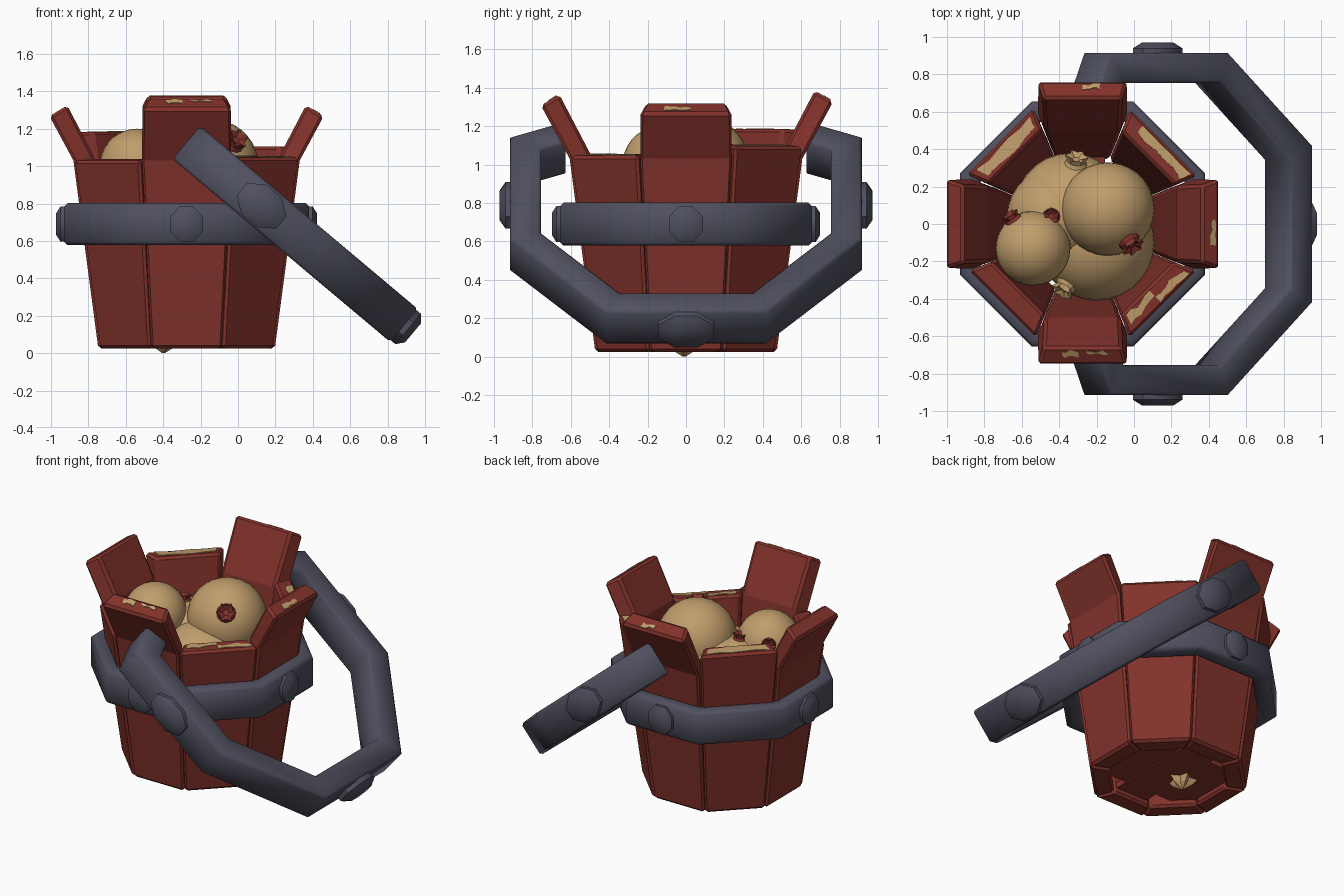
import bpy, bmesh, math, random
from mathutils import Vector, Matrix

if "Cube" in bpy.data.objects:
    bpy.data.objects.remove(bpy.data.objects["Cube"])

random.seed(4)
CX = -0.275  # bucket axis


def material(name, col):
    m = bpy.data.materials.new(name)
    m.diffuse_color = (*col, 1)
    m.use_nodes = True
    m.node_tree.nodes["Principled BSDF"].inputs["Base Color"].default_value = m.diffuse_color
    return m


RED = material("red_paint", (0.225, 0.032, 0.024))
TAN = material("tan", (0.53, 0.34, 0.15))
IRON = material("dark_iron", (0.08, 0.08, 0.115))


def make(name, verts, faces, mat, smooth=None, bevel=0):
    me = bpy.data.meshes.new(name)
    me.from_pydata([tuple(v) for v in verts], [], faces)
    bm = bmesh.new()
    bm.from_mesh(me)
    bmesh.ops.recalc_face_normals(bm, faces=bm.faces)
    bm.to_mesh(me)
    bm.free()
    me.materials.append(mat)
    ob = bpy.data.objects.new(name, me)
    bpy.context.collection.objects.link(ob)
    if bevel:
        b = ob.modifiers.new("bevel", 'BEVEL')
        b.width, b.segments, b.limit_method, b.angle_limit = bevel, 1, 'ANGLE', math.radians(40)
    if smooth:
        bpy.ops.object.select_all(action='DESELECT')
        ob.select_set(True)
        bpy.context.view_layer.objects.active = ob
        bpy.ops.object.shade_smooth_by_angle(angle=math.radians(smooth))
    return ob


def loft(rings, closed=False):
    """Verts and faces joining equal-length rings."""
    n, k = len(rings[0]), len(rings)
    faces = []
    for i in range(k if closed else k - 1):
        j = (i + 1) % k
        faces += [(i*n + a, i*n + (a+1) % n, j*n + (a+1) % n, j*n + a) for a in range(n)]
    if not closed:
        faces += [tuple(range(n)), tuple(range((k-1)*n, k*n))]
    return [v for r in rings for v in r], faces


def polar(ang, r, t, z):
    """Radius r, sideways t, height z on the bucket side facing ang."""
    c, s = math.cos(ang), math.sin(ang)
    return Vector((CX + r*c - t*s, r*s + t*c, z))


def stave(name, deg, levels, patches):
    """levels: outer radius, outer z, inner radius, inner z, half width."""
    a = math.radians(deg)
    rings = []
    for ro, zo, ri, zi, hw in levels:
        hi = hw * ri / ro
        rings.append([polar(a, ro, -hw, zo), polar(a, ro, hw, zo),
                      polar(a, ri, hi, zi), polar(a, ri, -hi, zi)])
    make(name, *loft(rings), RED, bevel=0.016)
    # chipped paint: thin ragged plates on the top face
    o0, o1, i1, i0 = rings[-1]
    up = (o1 - o0).cross(i0 - o0).normalized()
    if up.z < 0:
        up = -up
    for s0, s1, d0, d1 in patches:
        edge = []
        for far in (0, 1):
            row = []
            for k in range(6):
                s = s0 + (s1 - s0) * k / 5
                d = (d1 if far else d0) + random.uniform(-0.1, 0.1)
                d = min(0.86, max(0.14, d))
                row.append(o0.lerp(o1, s).lerp(i0.lerp(i1, s), d))
            edge += row[::-1] if far else row
        make(name + "_bare_wood", *loft([[v - up*0.003 for v in edge],
                                         [v + up*0.004 for v in edge]]), TAN)


# tall flared staves: angle, top height, bare patches
for nm, deg, top, pat in (("right", 0, 1.325, [(0.25, 0.55, 0.3, 0.5)]),
                          ("back", 90, 1.385, [(0.3, 0.5, 0.2, 0.45)]),
                          ("left", 180, 1.325, []),
                          ("front", 270, 1.365, [(0.25, 0.45, 0.5, 0.8), (0.55, 0.8, 0.6, 0.8)])):
    zo = top - 0.058
    ro = 0.605 + (zo - 1.03) * 0.54
    stave(nm + "_tall_stave", deg, [(0.472, 0.025, 0.345, 0.025, 0.194),
                                    (0.605, 1.03, 0.50, 1.06, 0.244),
                                    (ro, zo, ro - 0.095, top, 0.24)], pat)

# short corner staves
for nm, deg, top, pat in (("back_right", 45, 1.105, [(0.05, 0.8, 0.15, 0.55)]),
                          ("back_left", 135, 1.185, [(0.08, 0.9, 0.2, 0.75)]),
                          ("front_left", 225, 1.04, []),
                          ("front_right", 315, 1.055, [(0.08, 0.5, 0.45, 0.8),
                                                       (0.5, 0.94, 0.15, 0.5)])):
    r = 0.472 + 0.133 * (top - 0.03)
    stave(nm + "_short_stave", deg, [(0.472, 0.025, 0.345, 0.025, 0.194),
                                     (r, top - 0.01, r - 0.12, top, 0.252)], pat)

# floor planks running front to back
for i in range(-1, 2):
    x, w, h = CX + i*0.25, 0.12, 0.37 - 0.11*abs(i)
    ring = [(x - w, -h), (x + w, -h), (x + w, h), (x - w, h)]
    make("floor_plank", *loft([[Vector((*p, z)) for p in ring] for z in (0.07, 0.11)]), RED)

# fruit stalk poking through the floor
tip = [[Vector((-0.40 + q*f*math.cos(k*math.pi/5), -0.01 + q*f*math.sin(k*math.pi/5), z))
        for k in range(10) for f in [0.55 if k % 2 else 1]]
       for q, z in ((0.10, 0.075), (0.065, 0.035), (0.008, 0.0))]
make("fruit_stalk", *loft(tip), TAN)


# iron bands swept along mitred 2D paths
def sweep(name, path, hw, hh, ch, place, closed):
    sec = [(hw, hh-ch), (hw-ch, hh), (ch-hw, hh), (-hw, hh-ch),
           (-hw, ch-hh), (ch-hw, -hh), (hw-ch, -hh), (hw, ch-hh)]
    pts, rings = [Vector(p) for p in path], []
    n = len(pts)
    for i, p in enumerate(pts):
        d0 = (p - pts[i-1]).normalized() if closed or i else None
        d1 = (pts[(i+1) % n] - p).normalized() if closed or i < n-1 else d0
        d0 = d0 or d1
        n0, n1 = Vector((d0.y, -d0.x)), Vector((d1.y, -d1.x))
        m = (n0 + n1) / (1 + n0.dot(n1))
        rings.append([place(p + m*a, b) for a, b in sec])
    make(name, *loft(rings, closed), IRON, smooth=46)


R = 0.60 / math.cos(math.pi/8)
octagon = [(R*math.cos(math.pi*(k+.5)/4), R*math.sin(math.pi*(k+.5)/4)) for k in range(8)]
sweep("hoop", octagon, 0.055, 0.112, 0.018, lambda p, b: Vector((CX + p.x, p.y, 0.69 + b)), True)

# swung-down handle lies in a tilted plane
U, N = Vector((0.765, 0, -0.643)), Vector((0.643, 0, 0.765))
A = Vector((CX, 0, 1.125))


def tilt(p, b):
    return A + U*p.y + N*b + Vector((0, p.x, 0))


half = [(0.66, 0.072), (0.835, 0.15), (0.835, 0.90), (0.38, 1.44)]
sweep("handle", half + [(-y, u) for y, u in half[::-1]], 0.08, 0.115, 0.015, tilt, False)


# eight-sided domed rivets, ra along the band and rb across it
def rivet(name, pos, axis, along, ra, rb, h):
    across = axis.cross(along)
    rings = [[pos + along*(q*ra*math.cos((k+.5)*math.pi/4))
              + across*(q*rb*math.sin((k+.5)*math.pi/4)) + axis*z
              for k in range(8)] for q, z in ((1, -0.03), (1, h*0.45), (0.62, h))]
    make(name, *loft(rings), IRON, smooth=46)


for k in range(4):
    ax = Vector((round(math.cos(k*math.pi/2)), round(math.sin(k*math.pi/2)), 0))
    rivet("hoop_rivet", Vector((CX, 0, 0.69)) + ax*0.655, ax, Vector((0, 0, 1)), 0.102, 0.095, 0.042)
Y = Vector((0, 1, 0))
for s in (-1, 1):
    rivet("handle_side_rivet", tilt(Vector((s*0.913, 0.525)), 0), Y*s, U, 0.15, 0.11, 0.058)
rivet("handle_end_rivet", tilt(Vector((0, 1.52)), 0), U, Y, 0.158, 0.115, 0.062)


# fruit with a star-shaped crown
def fruit(pos, r, direction, mat, size=0.065):
    bm = bmesh.new()
    bmesh.ops.create_uvsphere(bm, u_segments=28, v_segments=18, radius=r)
    bmesh.ops.translate(bm, verts=bm.verts, vec=pos)
    me = bpy.data.meshes.new("fruit")
    bm.to_mesh(me)
    bm.free()
    me.materials.append(TAN)
    me.polygons.foreach_set("use_smooth", [True]*len(me.polygons))
    bpy.context.collection.objects.link(bpy.data.objects.new("fruit", me))
    d = Vector(direction).normalized()
    M = Matrix.Translation(Vector(pos) + d*r) @ d.to_track_quat('Z', 'Y').to_matrix().to_4x4()
    rings = []
    for q, z, star in ((1.0, -0.25, 1), (0.75, 0.2, 1), (1.0, 0.65, 0.65), (0.3, 0.35, 1)):
        rings.append([M @ Vector((q*f*size*math.cos(k*math.pi/6), q*f*size*math.sin(k*math.pi/6),
                                  z*size)) for k in range(12) for f in [star if k % 2 else 1]])
    make("fruit_crown", *loft(rings), mat)


fruit((-0.14, 0.08, 1.00), 0.25, (0.12, -0.18, 0.13), RED)
fruit((-0.54, -0.13, 1.00), 0.20, (-0.11, 0.16, 0.06), RED, 0.05)
fruit((-0.34, 0.08, 0.76), 0.30, (0.03, 0.25, 0.17), TAN)
fruit((-0.20, -0.10, 0.70), 0.31, (-0.17, -0.24, 0.12), TAN)
fruit((-0.42, 0.04, 0.80), 0.26, (-0.02, 0.0, 0.25), RED, 0.05)
fruit((-0.40, -0.01, 0.37), 0.26, (0, 0, 1), TAN)
fruit((-0.13, 0.08, 0.33), 0.20, (0, 0, 1), TAN)
